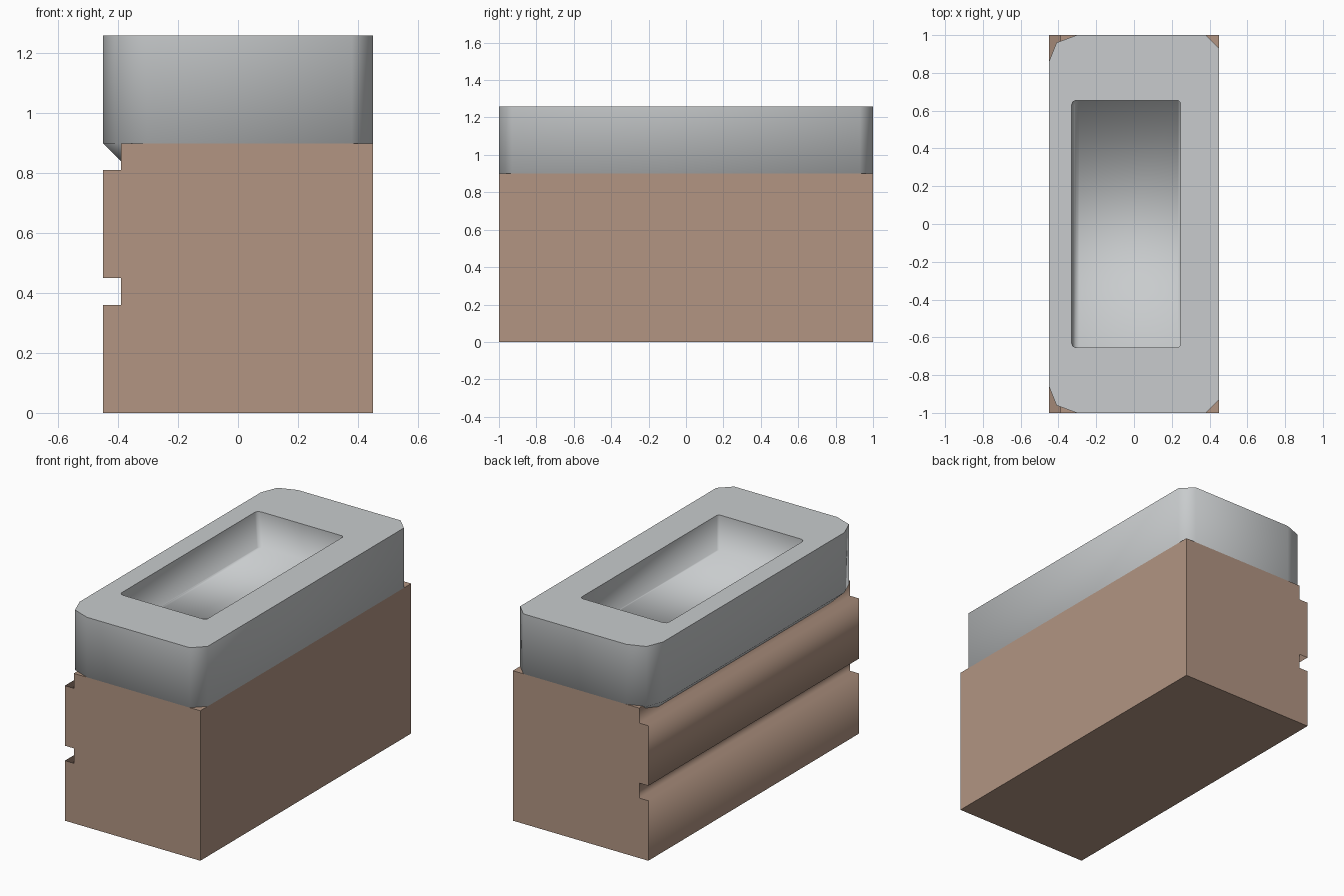
import bpy
import bmesh

cube = bpy.data.objects.get("Cube")
if cube:
    bpy.data.objects.remove(cube, do_unlink=True)


def make_material(name, color):
    mat = bpy.data.materials.new(name)
    mat.use_nodes = True
    mat.diffuse_color = (*color, 1)
    mat.node_tree.nodes["Principled BSDF"].inputs["Base Color"].default_value = (*color, 1)
    return mat


def finish(bm, name, mat):
    bmesh.ops.recalc_face_normals(bm, faces=bm.faces[:])
    for face in bm.faces:
        face.smooth = True
    mesh = bpy.data.meshes.new(name)
    bm.to_mesh(mesh)
    bm.free()
    mesh.materials.append(mat)
    obj = bpy.data.objects.new(name, mesh)
    bpy.context.collection.objects.link(obj)


def loft(bm, rings):
    """Join neighbouring rings of points with quads; return the rings of vertices."""
    loops = [[bm.verts.new(p) for p in ring] for ring in rings]
    for a, b in zip(loops, loops[1:]):
        for i in range(len(a)):
            j = (i + 1) % len(a)
            bm.faces.new((a[i], a[j], b[j], b[i]))
    return loops


def mark_sharp(bm, loop):
    for i in range(len(loop)):
        bm.edges.get((loop[i], loop[i - 1])).smooth = False


def outline(left, right, half, cut, z):
    """Rectangle with two-step left corners and single-cut right corners."""
    side = [(left, half - 2 * cut), (left + 0.57 * cut, half - 0.57 * cut),
            (left + 2.1 * cut, half), (right - cut, half), (right, half - cut)]
    return [(x, -y, z) for x, y in side] + [(x, y, z) for x, y in reversed(side)]


wood = make_material("brown wood", (0.445, 0.30, 0.225))
steel = make_material("grey steel", (0.58, 0.60, 0.61))

# Cabinet: side profile with two handle grooves, extruded along its length
face_x, groove_x = -0.45, -0.39
profile = [(0.45, 0), (0.45, 0.9), (groove_x, 0.9), (groove_x, 0.81),
           (face_x, 0.81), (face_x, 0.45), (groove_x, 0.45),
           (groove_x, 0.36), (face_x, 0.36), (face_x, 0)]
bm = bmesh.new()
ends = loft(bm, [[(x, y, z) for x, z in profile] for y in (-1, 1)])
for loop in ends:
    bm.faces.new(loop)
    mark_sharp(bm, loop)
# Keep the box corners crisp, let the drawer fronts shade softly
for i in (0, 1, 2, 9):
    bm.edges.get((ends[0][i], ends[1][i])).smooth = False
finish(bm, "cabinet", wood)

# Sink block: chamfered underside, straight walls, rim and sunken basin
bm = bmesh.new()
base, lower, top, rim, floor = loft(bm, [
    outline(-0.39, 0.39, 0.94, 0.06, 0.84),
    outline(-0.45, 0.45, 1.0, 0.07, 0.9),
    outline(-0.45, 0.45, 1.0, 0.07, 1.26),
    outline(-0.33, 0.245, 0.655, 0.012, 1.26),
    outline(-0.315, 0.245, 0.655, 0.012, 1.05)])
bm.faces.new(base)
# Basin floor in lengthwise strips
for i in range(4):
    bm.faces.new((floor[i], floor[i + 1], floor[8 - i], floor[9 - i]))
for loop in (base, top, rim):
    mark_sharp(bm, loop)
bm.edges.get((floor[0], floor[9])).smooth = False
finish(bm, "sink_top", steel)
